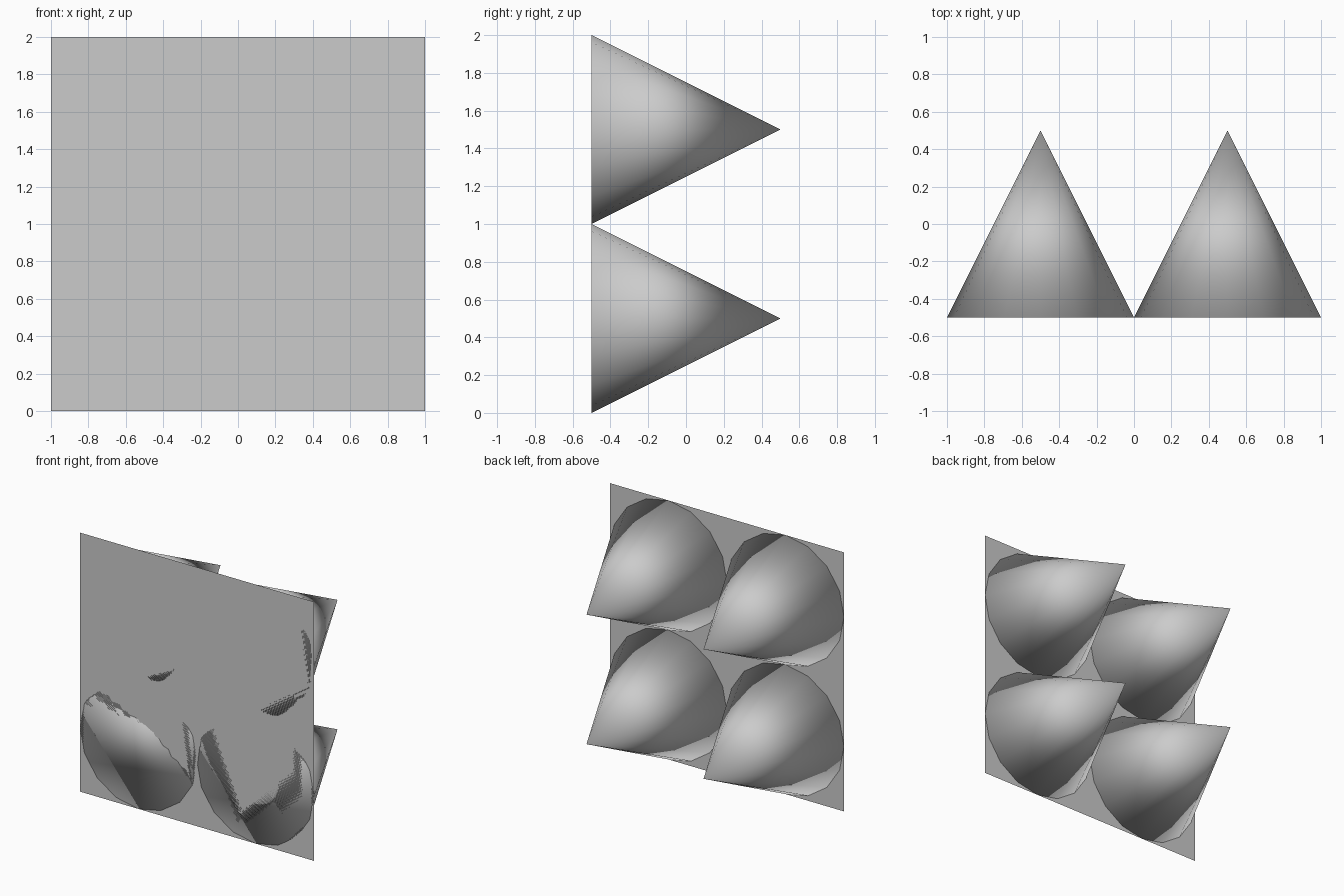
import bpy
from math import radians

if "Cube" in bpy.data.objects:
    bpy.data.objects.remove(bpy.data.objects["Cube"])

# Thin flat backing panel facing the front
bpy.ops.mesh.primitive_plane_add(size=2, location=(0, -0.5, 1), rotation=(radians(90), 0, 0))
bpy.context.object.name = "back_panel"


def add_spike(name, x, z):
    """Smooth 16-sided cone, base on the panel and tip pointing to +y."""
    bpy.ops.mesh.primitive_cone_add(vertices=16, radius1=0.5, radius2=0, depth=1,
                                    location=(x, 0, z), rotation=(radians(-90), 0, 0))
    bpy.context.object.name = name
    bpy.ops.object.shade_smooth()


# Two by two grid of cones
for row, z in (("lower", 0.5), ("upper", 1.5)):
    for side, x in (("left", -0.5), ("right", 0.5)):
        add_spike(f"cone_{row}_{side}", x, z)
